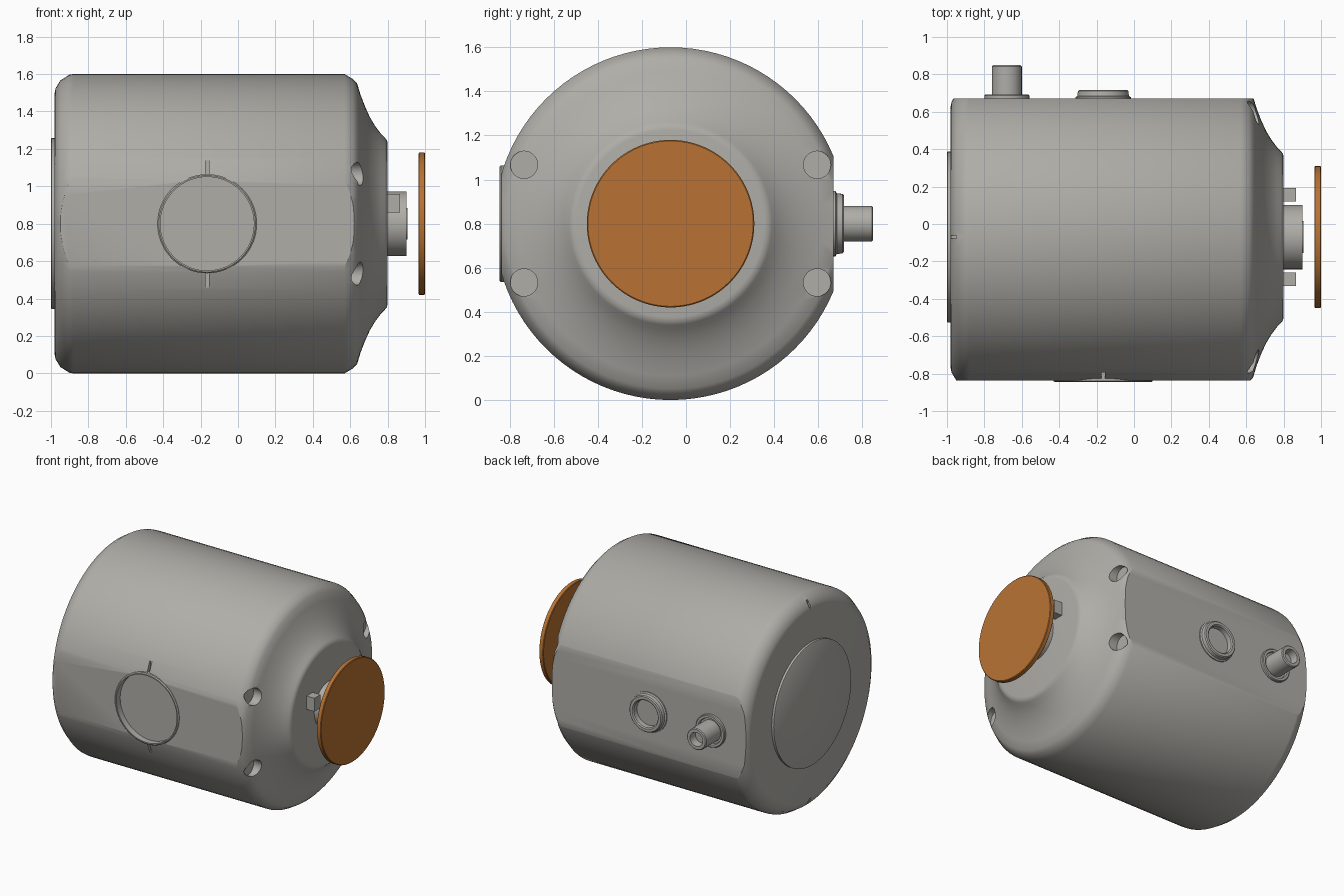
import bpy, bmesh, math
from mathutils import Vector, Matrix

cube = bpy.data.objects.get("Cube")
if cube:
    bpy.data.objects.remove(cube, do_unlink=True)

CY, CZ = -0.07, 0.80          # main axis runs along x through this point


def material(name, rgb):
    m = bpy.data.materials.new(name)
    m.use_nodes = True
    m.diffuse_color = (*rgb, 1)
    bsdf = next(n for n in m.node_tree.nodes if n.type == 'BSDF_PRINCIPLED')
    bsdf.inputs["Base Color"].default_value = (*rgb, 1)
    return m


GREY = material("warm grey metal", (0.43, 0.42, 0.39))
COPPER = material("copper", (0.479, 0.171, 0.033))


def finish(bm, name, mat):
    bmesh.ops.remove_doubles(bm, verts=bm.verts, dist=1e-5)
    bmesh.ops.recalc_face_normals(bm, faces=bm.faces)
    me = bpy.data.meshes.new(name)
    bm.to_mesh(me)
    bm.free()
    ob = bpy.data.objects.new(name, me)
    bpy.context.collection.objects.link(ob)
    me.materials.append(mat)
    smooth(ob)
    return ob


def smooth(ob):
    ob.data.shade_smooth()
    ob.data.set_sharp_from_angle(angle=math.radians(32))


def lathe(name, profile, axis='X', at=(0, CY, CZ), mat=GREY, seg=48, closed=False):
    """Turn (position along axis, radius) points around an x or y axis."""
    bm = bmesh.new()
    pts = profile + profile[:1] if closed else profile
    rings = []
    for a, r in pts:
        ring = []
        for i in range(seg):
            t = 2 * math.pi * i / seg
            c, s = r * math.cos(t), r * math.sin(t)
            p = Vector((a, c, s)) if axis == 'X' else Vector((c, a, s))
            ring.append(bm.verts.new(p + Vector(at)))
        rings.append(ring)
    for r0, r1 in zip(rings, rings[1:]):
        for i in range(seg):
            j = (i + 1) % seg
            bm.faces.new((r0[i], r0[j], r1[j], r1[i]))
    return finish(bm, name, mat)


def box(name, lo, hi, mat=GREY):
    lo, hi = Vector(lo), Vector(hi)
    bm = bmesh.new()
    m = Matrix.Translation((lo + hi) / 2) @ Matrix.Diagonal((*(hi - lo), 1))
    bmesh.ops.create_cube(bm, size=1, matrix=m)
    return finish(bm, name, mat)


def cut(ob, cutters):
    for c in cutters:
        mod = ob.modifiers.new("cut", 'BOOLEAN')
        mod.operation, mod.solver, mod.object = 'DIFFERENCE', 'EXACT', c
    dg = bpy.context.evaluated_depsgraph_get()
    me = bpy.data.meshes.new_from_object(ob.evaluated_get(dg))
    ob.modifiers.clear()
    ob.data = me
    for c in cutters:
        bpy.data.objects.remove(c, do_unlink=True)
    smooth(ob)


# Main housing: rounded rear edge, bevelled front edge, concave nose
housing = lathe("housing", [
    (-0.98, 0), (-0.98, 0.70), (-0.975, 0.725), (-0.95, 0.766), (-0.90, 0.798),
    (-0.88, 0.80), (0.57, 0.80), (0.615, 0.773), (0.637, 0.75), (0.655, 0.69),
    (0.68, 0.625), (0.705, 0.57), (0.735, 0.52), (0.765, 0.48), (0.785, 0.46),
    (0.797, 0.445), (0.80, 0.425), (0.80, 0)], seg=96)

PORT_X = -0.165
cutters = [
    # side flats
    box("front_flat_cutter", (-1.2, -1.2, -0.2), (1.2, CY - 0.766, 1.8)),
    box("back_flat_cutter", (-1.2, 0.67, -0.2), (1.2, 1.2, 1.8)),
    # round recess in the front flat
    lathe("window_cutter", [(-1, 0), (-1, 0.252), (-0.80, 0.252), (-0.80, 0)],
          'Y', (PORT_X, 0, CZ), seg=64)]
for s in (-1, 1):
    # grooves above and below the recess, notches in the rear rim
    z0, z1 = sorted((CZ + s * 0.255, CZ + s * 0.34))
    cutters.append(box("groove_cutter", (PORT_X - 0.009, -1, z0), (PORT_X + 0.009, -0.787, z1)))
    z0, z1 = sorted((CZ + s * 0.71, CZ + s * 0.9))
    cutters.append(box("notch_cutter", (-1.1, CY - 0.008, z0), (-0.95, CY + 0.008, z1)))
    # bolt pockets around the nose
    for t in (-1, 1):
        cutters.append(lathe("pocket_cutter", [(0.60, 0), (0.60, 0.062), (1, 0.062), (1, 0)],
                             'X', (0, CY + s * 0.665, CZ + t * 0.267), seg=32))
cut(housing, cutters)

# Rim around the front recess
lathe("window_rim", [(-0.795, 0.25), (-0.846, 0.25), (-0.846, 0.258), (-0.84, 0.265),
                     (-0.795, 0.265)], 'Y', (PORT_X, 0, CZ), seg=64, closed=True)

# Rear cover plate
lathe("rear_cover", [(-0.97, 0), (-0.97, 0.457), (-0.997, 0.457), (-1.0, 0.452), (-1.0, 0)],
      seg=64)

# Nose hub with lugs, and the separate copper disc
lathe("nose_hub", [(0.79, 0), (0.79, 0.172), (0.90, 0.172), (0.90, 0.085),
                   (0.905, 0.085), (0.905, 0)])
for side, s in (("left", 1), ("right", -1)):
    y0, y1 = sorted((CY + s * 0.19, CY + s * 0.262))
    box("nose_lug_" + side, (0.79, y0, 0.86), (0.865, y1, 0.96))
lathe("front_disc", [(0.965, 0), (0.965, 0.375), (0.969, 0.38), (0.996, 0.38),
                     (1.0, 0.375), (1.0, 0)], mat=COPPER, seg=96)

# Open port on the back flat
lathe("back_port", [(0.65, 0), (0.65, 0.148), (0.678, 0.148), (0.684, 0.138), (0.71, 0.135),
                    (0.717, 0.128), (0.717, 0.108), (0.71, 0.10), (0.675, 0.098),
                    (0.675, 0)], 'Y', (PORT_X, 0, CZ))

# Hollow hose connector with a raised collar
lathe("connector_collar", [(0.65, 0), (0.65, 0.12), (0.686, 0.12), (0.692, 0.115),
                           (0.692, 0.098), (0.676, 0.094), (0.676, 0)],
      'Y', (-0.68, 0, CZ))
lathe("connector_pipe", [(0.66, 0), (0.66, 0.08), (0.843, 0.08), (0.849, 0.074),
                         (0.849, 0.052), (0.79, 0.048), (0.79, 0)],
      'Y', (-0.68, 0, CZ))
